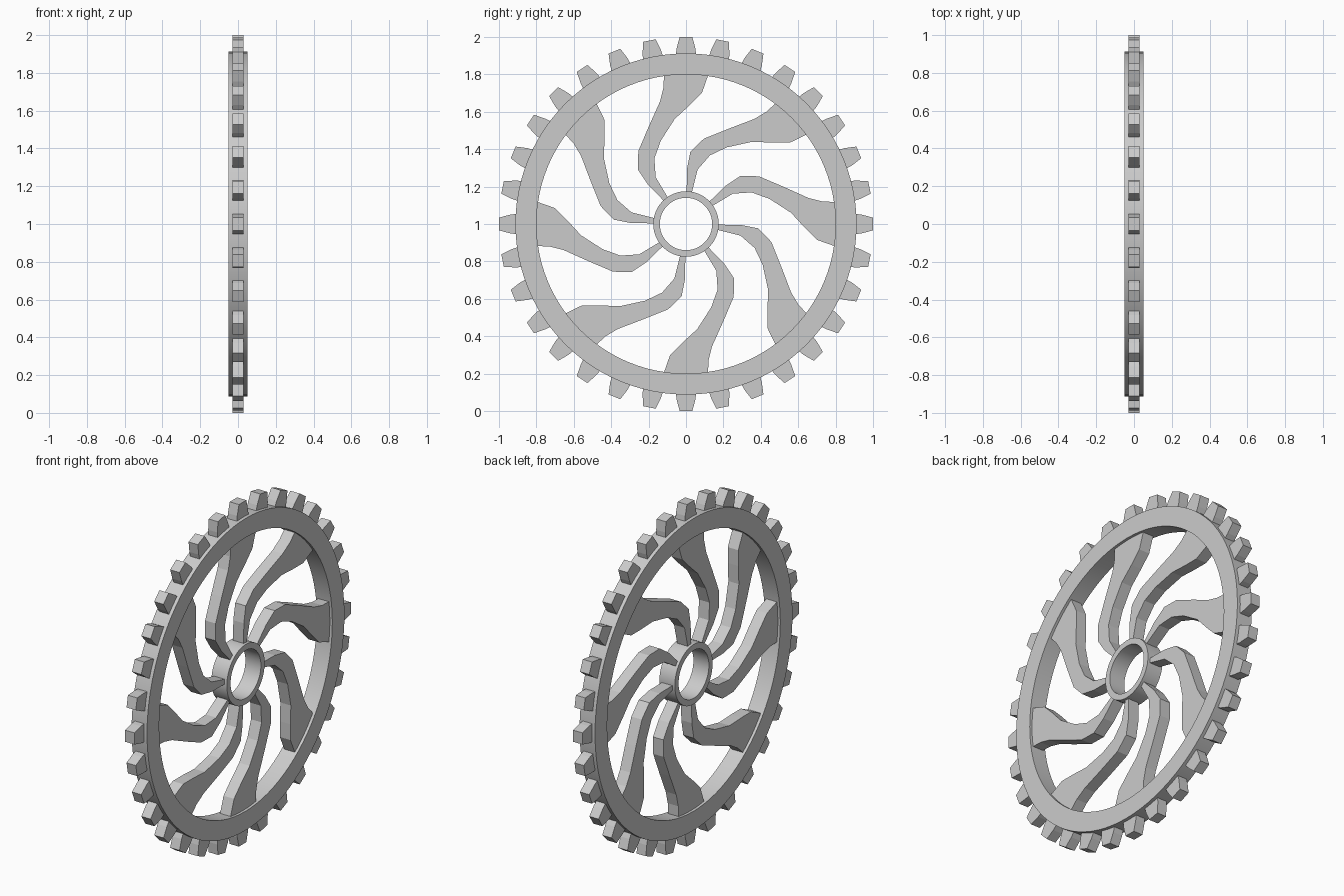
import bpy, bmesh
from math import sin, cos, pi
from mathutils import Matrix

if "Cube" in bpy.data.objects:
    bpy.data.objects.remove(bpy.data.objects["Cube"])

CENTRE = Matrix.Translation((0, 0, 1))


def finish(name, bm, smooth=False):
    bmesh.ops.recalc_face_normals(bm, faces=bm.faces)
    bm.transform(CENTRE)
    me = bpy.data.meshes.new(name)
    bm.to_mesh(me)
    bm.free()
    ob = bpy.data.objects.new(name, me)
    bpy.context.collection.objects.link(ob)
    if smooth:
        bpy.ops.object.select_all(action='DESELECT')
        bpy.context.view_layer.objects.active = ob
        ob.select_set(True)
        bpy.ops.object.shade_smooth_by_angle(angle=0.5)
        ob.select_set(False)


def ring(name, r_in, r_out, half, n):
    """Rectangular section revolved about the x axis."""
    bm = bmesh.new()
    section = [(-half, r_in), (half, r_in), (half, r_out), (-half, r_out)]
    loops = [[bm.verts.new((x, r * sin(2 * pi * i / n), r * cos(2 * pi * i / n)))
              for x, r in section] for i in range(n)]
    for i in range(n):
        a, b = loops[i], loops[(i + 1) % n]
        for j in range(4):
            k = (j + 1) % 4
            bm.faces.new((a[j], a[k], b[k], b[j]))
    finish(name, bm, True)


def radial_array(name, outline, half, count):
    """(y, z) outline extruded along x and repeated around the axle."""
    bm = bmesh.new()
    for i in range(count):
        rot = Matrix.Rotation(2 * pi * i / count, 4, 'X')
        back, front = [[bm.verts.new(rot @ Matrix.Translation((x, y, z)).translation)
                        for y, z in outline] for x in (-half, half)]
        bm.faces.new(back)
        bm.faces.new(front[::-1])
        n = len(outline)
        for j in range(n):
            k = (j + 1) % n
            bm.faces.new((back[j], front[j], front[k], back[k]))
    finish(name, bm)


# Rim and hub
ring("rim", 0.80, 0.912, 0.05, 96)
ring("hub", 0.14, 0.175, 0.05, 48)

# Curved spokes, flaring towards the rim
left = [(-0.115, 0.12), (-0.203, 0.21), (-0.257, 0.29), (-0.255, 0.39),
        (-0.198, 0.524), (-0.139, 0.655), (-0.12, 0.73), (-0.118, 0.80)]
right = [(0.12, 0.80), (0.085, 0.70), (0.02, 0.635), (-0.06, 0.562),
         (-0.135, 0.445), (-0.169, 0.35), (-0.162, 0.25), (-0.093, 0.135)]
radial_array("spokes", left + right, 0.034, 8)

# Gear teeth
radial_array("teeth", [(-0.056, 0.89), (-0.05, 0.94), (-0.034, 1.0),
                       (0.034, 1.0), (0.05, 0.94), (0.056, 0.89)], 0.03, 32)
